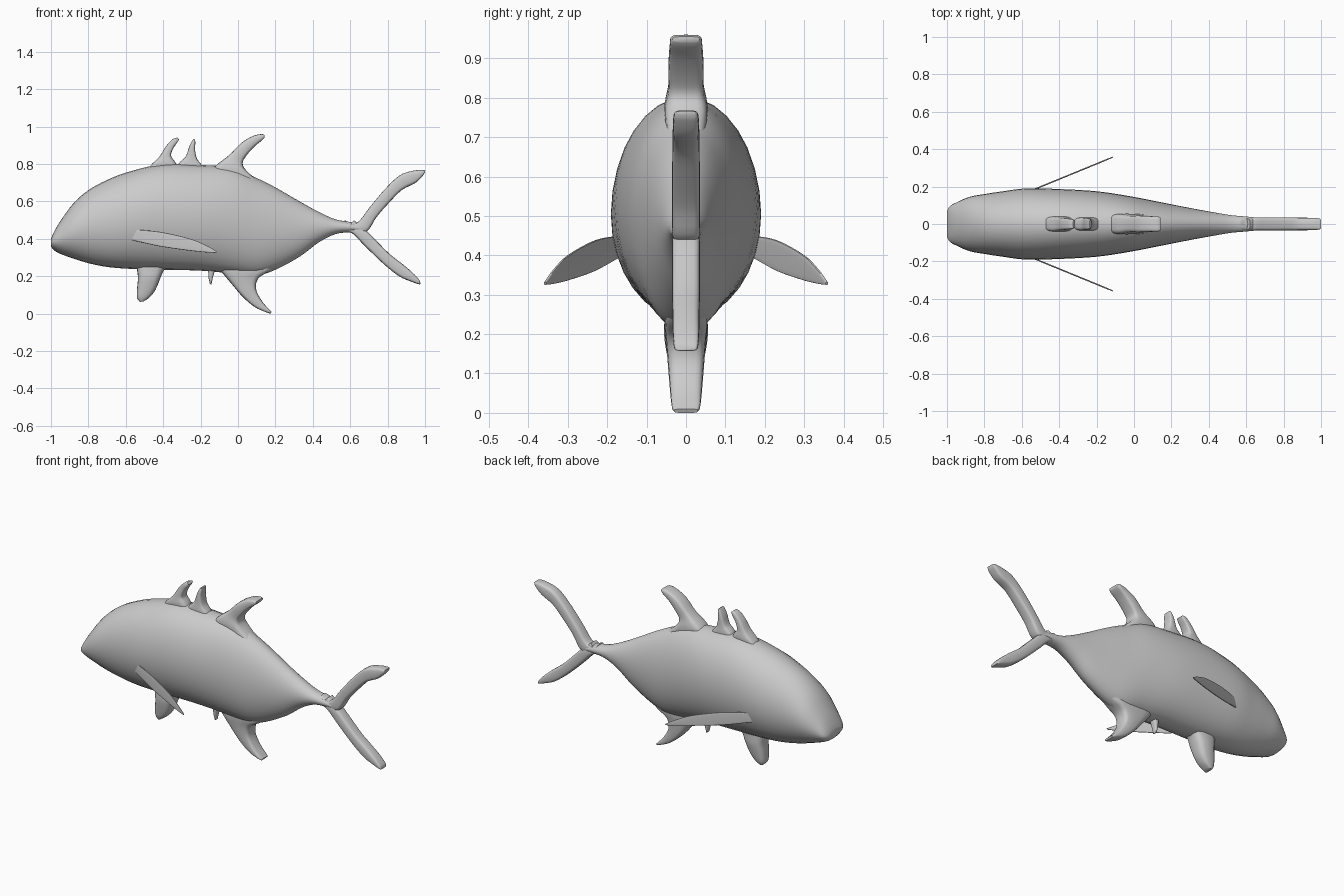
import bpy, bmesh, math
from mathutils import Vector

grey = bpy.data.materials.new("fish grey")
grey.diffuse_color = (0.6, 0.6, 0.6, 1)


def spline(rows, steps):
    """Catmull-Rom interpolation through rows of numbers."""
    pts = [Vector(r) for r in rows]
    pts = [2 * pts[0] - pts[1]] + pts + [2 * pts[-1] - pts[-2]]
    out = []
    for i in range(1, len(pts) - 2):
        p0, p1, p2, p3 = pts[i - 1:i + 3]
        for s in range(steps):
            t = s / steps
            out.append(0.5 * (2 * p1 + (p2 - p0) * t + (2 * p0 - 5 * p1 + 4 * p2 - p3) * t * t
                              + (3 * p1 - p0 - 3 * p2 + p3) * t ** 3))
    return out + [pts[-2]]


def power(v, n):
    return math.copysign(abs(v) ** (2 / n), v)


def loft(name, rows, n=2.0, sides=20, steps=4, place=None, angle=50):
    """Rows are (edge A x, z, edge B x, z, half thickness in y)."""
    # a 5-number row is split so that each piece fits a Vector
    edges = spline([r[:4] for r in rows], steps)
    thick = spline([(r[4], 0) for r in rows], steps)
    bm = bmesh.new()
    rings = []
    for e, t in zip(edges, thick):
        ring = []
        for k in range(sides):
            a = 2 * math.pi * k / sides
            c, s = power(math.cos(a), n), power(math.sin(a), n)
            x = (e[0] + e[2]) / 2 + (e[2] - e[0]) / 2 * c
            z = (e[1] + e[3]) / 2 + (e[3] - e[1]) / 2 * c
            y = t[0] * s
            if place:
                y = place(x, y)
            ring.append(bm.verts.new((x, y, z)))
        rings.append(ring)
    for r, q in zip(rings, rings[1:]):
        for k in range(sides):
            j = (k + 1) % sides
            bm.faces.new((r[k], r[j], q[j], q[k]))
    bm.faces.new(rings[0])
    bm.faces.new(rings[-1])
    bmesh.ops.recalc_face_normals(bm, faces=bm.faces)
    me = bpy.data.meshes.new(name)
    bm.to_mesh(me)
    bm.free()
    me.materials.append(grey)
    ob = bpy.data.objects.new(name, me)
    bpy.context.collection.objects.link(ob)
    bpy.ops.object.select_all(action='DESELECT')
    ob.select_set(True)
    bpy.context.view_layer.objects.active = ob
    bpy.ops.object.shade_smooth_by_angle(angle=math.radians(angle))
    return ob


# Body: x, belly z, back z, half width
body = [(-1.0, .36, .40, .07), (-.985, .34, .435, .095), (-.95, .32, .495, .115),
        (-.88, .295, .59, .145), (-.8, .27, .66, .16), (-.7, .25, .715, .175),
        (-.58, .24, .76, .19), (-.4, .235, .80, .187), (-.2, .23, .795, .175),
        (-.03, .215, .78, .15), (.1, .205, .725, .125), (.2, .235, .675, .105),
        (.33, .305, .60, .08), (.43, .38, .545, .062), (.52, .425, .505, .047),
        (.6, .435, .49, .04), (.67, .435, .475, .033)]
loft("body", [(x, b, x, t, w) for x, b, t, w in body], sides=32)

# Tail
loft("tail_upper_lobe", [(.57, .50, .62, .43, .03), (.635, .485, .69, .44, .035),
                         (.705, .57, .74, .515, .035), (.785, .665, .805, .59, .035),
                         (.865, .74, .875, .66, .034), (.94, .765, .95, .70, .033),
                         (.985, .768, .99, .74, .03), (1.0, .766, 1.0, .758, .024)], 4)
loft("tail_lower_lobe", [(.56, .44, .62, .50, .03), (.61, .43, .69, .44, .035),
                         (.68, .36, .735, .395, .035), (.785, .26, .81, .32, .035),
                         (.865, .198, .88, .265, .034), (.93, .17, .935, .218, .033),
                         (.965, .158, .968, .182, .03), (.975, .158, .975, .165, .024)], 4)

# Fins on the back
loft("front_spine", [(-.5, .75, -.30, .75, .035), (-.465, .795, -.335, .81, .04),
                     (-.42, .84, -.358, .845, .035), (-.385, .895, -.345, .885, .03),
                     (-.35, .932, -.325, .915, .027), (-.325, .942, -.315, .932, .022)], 4)
loft("second_spine", [(-.34, .75, -.17, .75, .035), (-.315, .805, -.19, .79, .035),
                      (-.28, .84, -.22, .83, .032), (-.26, .895, -.23, .88, .03),
                      (-.245, .925, -.228, .912, .027), (-.237, .935, -.23, .932, .022)], 4)
loft("back_fin", [(-.16, .73, .13, .69, .05), (-.12, .79, .045, .765, .055),
                  (-.045, .85, .025, .805, .045), (.02, .915, .045, .845, .045),
                  (.08, .95, .09, .895, .042), (.125, .96, .13, .928, .04),
                  (.143, .955, .143, .942, .034)], 4)

# Fins on the belly
loft("rear_belly_fin", [(-.12, .26, .24, .30, .05), (-.09, .225, .18, .235, .055),
                        (-.035, .16, .11, .19, .05), (.025, .09, .097, .13, .045),
                        (.09, .035, .13, .065, .04), (.15, .008, .165, .025, .036),
                        (.175, 0, .18, .01, .03)], 4)
loft("small_belly_fin", [(-.175, .26, -.11, .26, .025), (-.16, .225, -.125, .225, .022),
                         (-.157, .19, -.135, .19, .018), (-.15, .158, -.142, .155, .012)], 3)
loft("front_belly_fin", [(-.545, .28, -.36, .28, .055), (-.54, .235, -.395, .235, .055),
                         (-.535, .19, -.415, .19, .055), (-.54, .13, -.44, .13, .045),
                         (-.54, .085, -.47, .09, .035), (-.525, .063, -.505, .065, .025)], 3)

# Thin side fins, swept outward and mirrored
side = [(-.575, .395, -.565, .45, .004), (-.42, .36, -.42, .438, .004),
        (-.26, .337, -.26, .402, .004), (-.17, .328, -.17, .365, .004),
        (-.115, .325, -.112, .332, .003)]
for label, s in (("left", 1), ("right", -1)):
    loft("side_fin_" + label, side, 4, 16,
         place=lambda x, y, s=s: s * (.358 + (x + .112) * .41 + y), angle=40)
